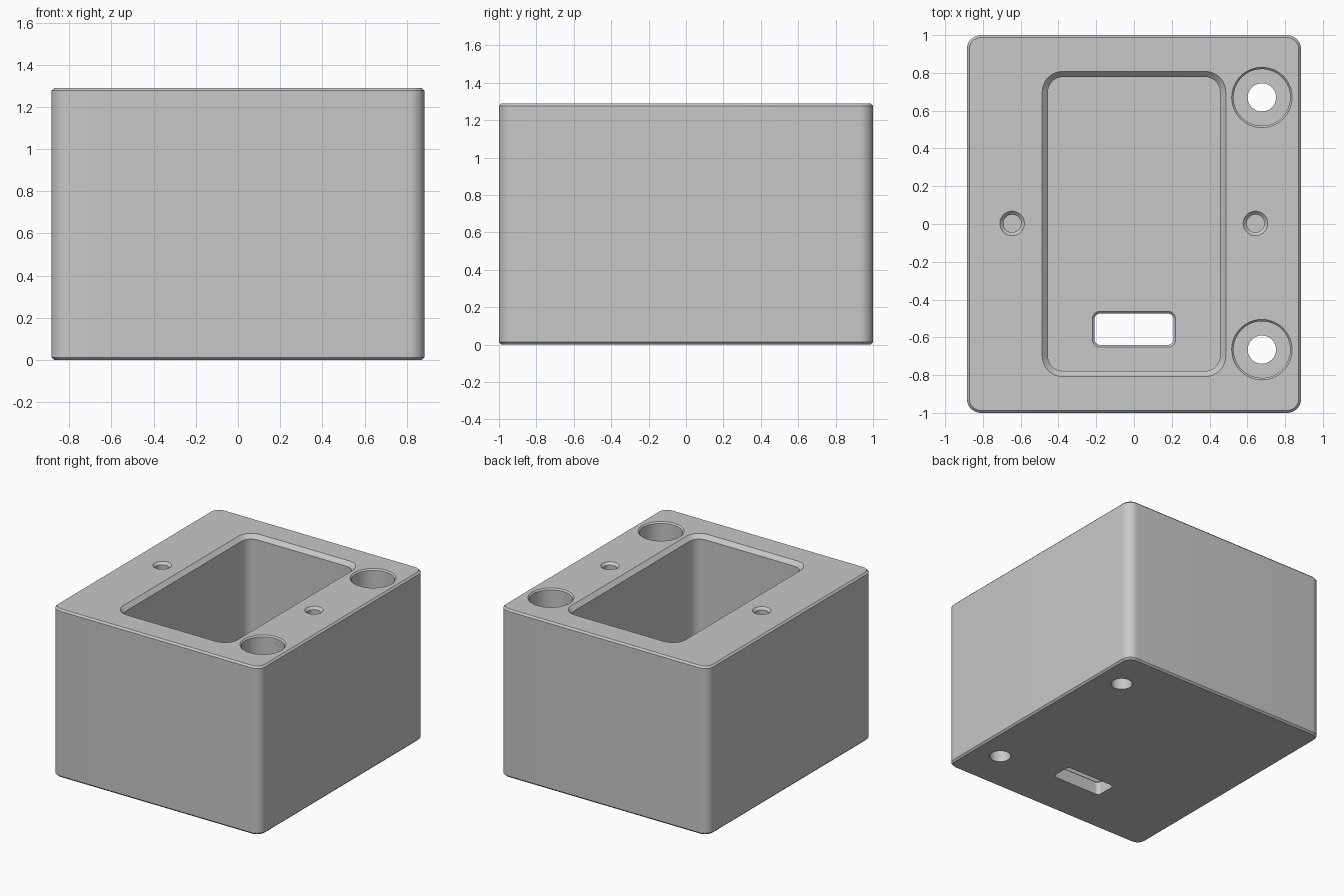
import bpy, bmesh, math

if "Cube" in bpy.data.objects:
    bpy.data.objects.remove(bpy.data.objects["Cube"])

H = 1.29        # body height
FLOOR = 0.11    # floor thickness under the pocket
C = 0.013       # small edge chamfer

grey = bpy.data.materials.new("light grey")
grey.diffuse_color = (0.58, 0.58, 0.58, 1)
grey.use_nodes = True
grey.node_tree.nodes["Principled BSDF"].inputs["Base Color"].default_value = grey.diffuse_color


def loft(name, sections, cx=0, cy=0, n=12):
    """Solid lofted through rounded rectangles given as (half_x, half_y, radius, z)."""
    bm = bmesh.new()
    rings = []
    for hx, hy, r, z in sections:
        ring = []
        for q, (sx, sy) in enumerate([(1, 1), (-1, 1), (-1, -1), (1, -1)]):
            for i in range(n + 1):
                a = (q + i / n) * math.pi / 2
                ring.append(bm.verts.new((cx + sx * (hx - r) + r * math.cos(a),
                                          cy + sy * (hy - r) + r * math.sin(a), z)))
        rings.append(ring)
    m = len(rings[0])
    for lo, hi in zip(rings, rings[1:]):
        for i in range(m):
            j = (i + 1) % m
            bm.faces.new((lo[i], lo[j], hi[j], hi[i]))
    bm.faces.new(rings[0][::-1])
    bm.faces.new(rings[-1])
    bmesh.ops.remove_doubles(bm, verts=bm.verts, dist=1e-5)
    bmesh.ops.recalc_face_normals(bm, faces=bm.faces)
    mesh = bpy.data.meshes.new(name)
    bm.to_mesh(mesh)
    bm.free()
    mesh.materials.append(grey)
    ob = bpy.data.objects.new(name, mesh)
    bpy.context.collection.objects.link(ob)
    return ob


def hole(name, hx, hy, r, bottom, top, chamfer, cx=0, cy=0):
    """Cutter with a 45 degree flare at its top opening."""
    k, e = chamfer, 0.02
    return loft(name, [(hx, hy, r, bottom), (hx, hy, r, top - k),
                       (hx + k + e, hy + k + e, r + k + e, top + e)], cx, cy)


# Body: rounded box with chamfered top and bottom edges
body = loft("housing", [(0.885 - C, 1 - C, 0.075 - C, 0), (0.885, 1, 0.075, C),
                        (0.885, 1, 0.075, H - C), (0.885 - C, 1 - C, 0.075 - C, H)])

# Main pocket and the cable slot through its floor
cutters = [hole("pocket_cutter", 0.456, 0.778, 0.08, FLOOR, H, 0.03),
           hole("slot_cutter", 0.209, 0.083, 0.03, -0.1, FLOOR, 0.012, 0, -0.557)]

# Counterbored screw holes on the right side
for y in (-0.665, 0.67):
    cutters.append(hole("counterbore_cutter", 0.15, 0.15, 0.15, FLOOR, H, 0.01, 0.677, y))
    cutters.append(loft("screw_cutter", [(0.075, 0.075, 0.075, -0.1),
                                         (0.075, 0.075, 0.075, 0.3)], 0.677, y))

# Blind fixing holes either side of the pocket
for x in (-0.645, 0.643):
    cutters.append(hole("fixing_cutter", 0.047, 0.047, 0.047, H - 0.4, H, 0.018, x, 0.003))

# Cut everything out of the body
bpy.context.view_layer.objects.active = body
body.select_set(True)
for c in cutters:
    mod = body.modifiers.new("cut", "BOOLEAN")
    mod.operation, mod.solver, mod.object = "DIFFERENCE", "EXACT", c
    bpy.ops.object.modifier_apply(modifier=mod.name)
    bpy.data.objects.remove(c)

bpy.ops.object.shade_smooth_by_angle(angle=math.radians(30))
